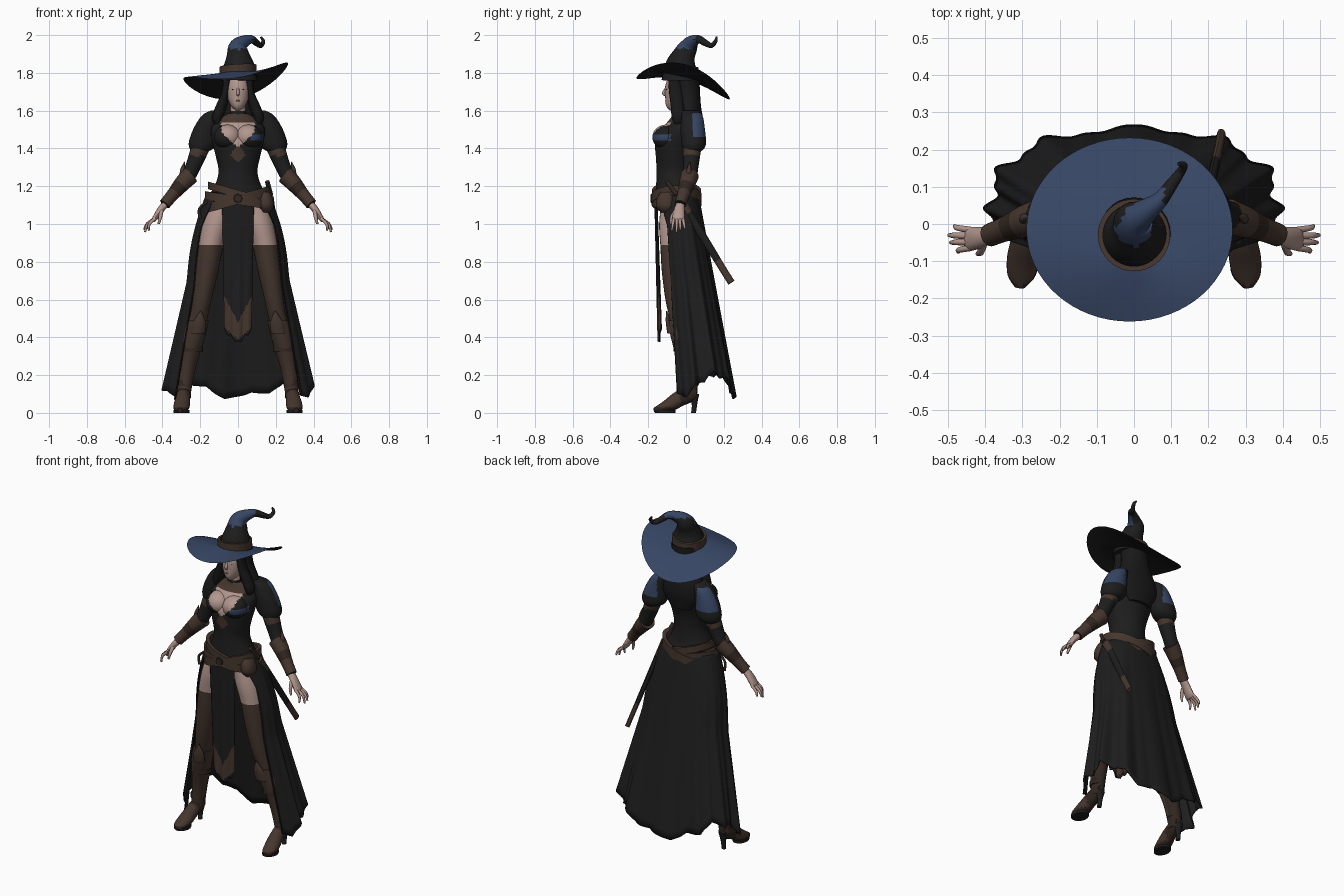
import bpy, bmesh, math
from mathutils import Vector

def material(name, r, g, b):
    m = bpy.data.materials.new(name)
    m.diffuse_color = (r, g, b, 1)
    return m

BLACK = material("black cloth", .0125, .0125, .0125)
HAIR = material("black hair", .010, .0095, .0095)
BLUE = material("blue cloth", .037, .060, .125)
BROWN = material("brown leather", .060, .037, .027)
DARK = material("dark leather", .030, .019, .014)
SKIN = material("skin", .45, .31, .27)
LIPS = material("lips", .26, .13, .11)

def finish(name, bm, mats, angle=50):
    bmesh.ops.remove_doubles(bm, verts=bm.verts, dist=1e-5)
    bmesh.ops.recalc_face_normals(bm, faces=bm.faces)
    me = bpy.data.meshes.new(name)
    bm.to_mesh(me)
    bm.free()
    ob = bpy.data.objects.new(name, me)
    bpy.context.collection.objects.link(ob)
    for m in mats:
        me.materials.append(m)
    bpy.context.view_layer.objects.active = ob
    ob.select_set(True)
    bpy.ops.object.shade_smooth_by_angle(angle=math.radians(angle))
    ob.select_set(False)
    return ob

def grid(name, nu, nv, f, mats, rule=None, caps=False, closed=True):
    """Surface from f(u, v); rule(centre, v) picks the material of a face."""
    bm = bmesh.new()
    cols = nu if closed else nu + 1
    rows = [[bm.verts.new(f(i / nu, j / nv)) for i in range(cols)] for j in range(nv + 1)]
    for j in range(nv):
        for i in range(nu):
            k = (i + 1) % cols
            fc = bm.faces.new((rows[j][i], rows[j][k], rows[j + 1][k], rows[j + 1][i]))
            if rule:
                fc.material_index = rule(fc.calc_center_median(), (j + .5) / nv)
    if caps:
        for r in (rows[0], rows[-1]):
            fc = bm.faces.new(r)
            if rule:
                fc.material_index = rule(fc.calc_center_median(), 0 if r is rows[0] else 1)
    return finish(name, bm, mats)

def spline(p, t):
    t *= len(p) - 1
    i = min(int(t), len(p) - 2)
    t -= i
    a, b, c, d = (p[max(0, min(len(p) - 1, i + k))] for k in (-1, 0, 1, 2))
    return [.5 * (2*q + (r-o)*t + (2*o-5*q+4*r-s)*t*t + (3*q-o-3*r+s)*t**3) for o, q, r, s in zip(a, b, c, d)]

def sweep(name, pts, mats, rule=None, n=24, sub=4, u0=(1, 0, 0), level=False, side=1):
    """Tube through (x, y, z, radius a, radius b); level keeps the rings horizontal."""
    pts = [(p[0] * side, *p[1:], p[3])[:5] for p in pts]
    nv = (len(pts) - 1) * sub
    S = [spline(pts, j / nv) for j in range(nv + 1)]
    P = [Vector(s[:3]) for s in S]
    U, frames = Vector(u0), []
    for j in range(nv + 1):
        t = Vector((0, 0, 1)) if level else (P[min(j + 1, nv)] - P[max(j - 1, 0)]).normalized()
        U = (U - t * U.dot(t)).normalized()
        frames.append((U.copy(), t.cross(U)))
    def f(u, v):
        j = round(v * nv)
        a = u * math.tau
        co = P[j] + frames[j][0] * S[j][3] * math.cos(a) + frames[j][1] * S[j][4] * math.sin(a)
        co.z = max(co.z, 0)
        return co
    return grid(name, n, nv, f, mats, rule, caps=True)

def ball(name, c, r, mats, rule=None, n=24):
    bm = bmesh.new()
    bmesh.ops.create_uvsphere(bm, u_segments=n, v_segments=n * 2 // 3, radius=1)
    for v in bm.verts:
        v.co = Vector(c) + Vector(v.co[i] * r[i] for i in range(3))
    if rule:
        for fc in bm.faces:
            fc.material_index = rule(fc.calc_center_median(), 0)
    return finish(name, bm, mats)

def belt(name, z, rx, ry, h, slope, mat, cy=-.05, lean=0):
    # flat strap around the body, tilted sideways and front to back
    def f(u, v):
        a, k = u * math.tau, round(v * 4) % 4
        r = 1 if k in (1, 2) else .86
        x, y = rx * r * math.cos(a), ry * r * math.sin(a)
        return x, cy + y, z + slope * x + lean * y + (h / 2 if k > 1 else -h / 2)
    return grid(name, 40, 4, f, [mat])

# hat: wavy brim, bent crown with curled tip, band
def brim(u, v):
    a, r = u * math.tau, 1 - abs(2 * v - 1)
    c, s = math.cos(a), math.sin(a)
    x = .085 * c * (1 - r) + (-.012 + .277 * c) * r
    y = (-.03 + .085 * s) * (1 - r) + (-.015 + .247 * s) * r
    z0 = 1.79 - .02 * s
    z1 = 1.763 + .04 * c - .055 * s + .045 * math.cos(2 * a)
    return x, y, z0 + (z1 - z0) * r ** 1.2 - (.01 * (1 - r * .6) if v > .5 else 0)
grid("hat_brim", 64, 20, brim, [BLUE, BLACK], lambda c, v: int(v > .5))
sweep("hat_crown", [(.005, -.03, 1.76, .1), (.005, -.027, 1.84, .082), (0, -.01, 1.895, .06), (0, .012, 1.935, .05),
      (.025, .03, 1.962, .036), (.07, .065, 1.978, .022), (.1, .105, 1.957, .017), (.122, .135, 1.945, .013),
      (.134, .157, 1.968, .01), (.12, .162, 1.99, .005)], [BLACK, BLUE],
      lambda c, v: int(c.z > 1.925 and c.x < .08 and (c.y < .02 + .6 * c.x or c.z > 1.972)))
belt("hat_band", 1.815, .097, .097, .045, .06, BROWN, cy=-.03, lean=-.1)

# head
sweep("head", [(0, -.06, 1.6, .012, .025), (0, -.055, 1.625, .036, .05), (0, -.05, 1.67, .056, .06),
               (0, -.045, 1.73, .06, .065), (0, -.04, 1.79, .045, .05)], [SKIN], level=True)
sweep("nose", [(0, -.105, 1.72, .006), (0, -.118, 1.692, .009), (0, -.106, 1.682, .006)], [SKIN], n=8)
ball("mouth", (0, -.105, 1.652), (.014, .006, .005), [LIPS], n=12)
sweep("neck", [(0, -.03, 1.53, .05, .045), (0, -.03, 1.58, .042, .042), (0, -.03, 1.65, .04)], [SKIN, BLACK],
      lambda c, v: int(1.565 < c.z < 1.605), level=True)
sweep("hair", [(0, 0, 1.8, .085, .07), (0, .008, 1.7, .085, .066), (0, .018, 1.62, .115, .062), (0, .03, 1.56, .135, .06),
      (0, .04, 1.5, .125, .05), (0, .045, 1.42, .07, .03)], [HAIR], level=True)

# torso with open neckline, collar and bodice inlay
def bodice(c, v):
    x = abs(c.x)
    if c.y < -.05 and 1.41 < c.z < 1.538 and x < min(.088, 1.1 * (c.z - 1.405)):
        return 1
    if (c.y < -.04 and c.z > 1.535) or (c.y < -.05 and x < .04 * (1 - abs(c.z - 1.37) / .05)):
        return 2
    return 3 if c.y < -.08 and c.x > .065 and 1.44 < c.z < 1.475 else 0
TORSO = [BLACK, SKIN, BROWN, BLUE]
sweep("torso", [(0, -.045, 1.06, .15, .09), (0, -.05, 1.14, .155, .11), (0, -.058, 1.21, .12, .1), (0, -.06, 1.28, .103, .095),
      (0, -.06, 1.36, .118, .1), (0, -.05, 1.44, .137, .112), (0, -.03, 1.51, .14, .092), (0, -.02, 1.56, .095, .062),
      (0, -.025, 1.585, .05, .045)], TORSO, bodice, n=72, sub=8, level=True)

# skirt, open at the front, pleated with a ragged hem
def skirt(u, t):
    lo = -32 - 22 * max(0, 1 - 6 * t)
    a = math.radians(lo + (180 - 2 * lo) * u)
    b = a - math.pi / 2
    hem = .145 - .06 * math.cos(3 * b) + .035 * abs((u * 17) % 2 - 1) - .015
    p = 1 + t * (.04 * math.cos(11 * b) + .02 * math.cos(23 * b)) - .02 * t
    rx = .165 + .23 * t + .022 * math.sin(math.pi * min(1, t / .45))
    c = math.copysign(abs(math.cos(a)) ** .8, math.cos(a))
    return (rx * p * c, -.05 + .11 * t + (.115 + .085 * t) * p * math.sin(a), 1.17 + (hem - 1.17) * t)
ob = grid("skirt", 170, 24, skirt, [BLACK], closed=False)
ob.modifiers.new("thickness", "SOLIDIFY").thickness = .006

# front panel with chevron inlay
def panel(u, t):
    x = (u - .5) * 2 * (.085 - .012 * t)
    low = .36 + .9 * abs(x) + .02 * abs((u * 8) % 2 - 1)
    return x, -.168 + .022 * t + 1.5 * x * x + .005 * t * math.cos(u * 18), 1.14 + (low - 1.14) * t
ob = grid("front_panel", 32, 60, panel, [BLACK, BROWN], closed=False,
          rule=lambda c, v: int(.39 + abs(c.x) * .9 < c.z < .48 + abs(c.x) * 1.9))
ob.modifiers.new("thickness", "SOLIDIFY").thickness = .006

# belts, pouch and scabbard
belt("upper_belt", 1.16, .16, .13, .04, -.28, BROWN)
belt("lower_belt", 1.13, .174, .133, .05, .28, BROWN)
belt("hip_belt", 1.125, .176, .13, .045, -.15, BROWN)
sweep("pouch", [(.14, -.1, 1.17, .03, .035), (.145, -.105, 1.13, .04, .05), (.148, -.105, 1.09, .04, .05),
      (.148, -.1, 1.06, .02, .03)], [BROWN], n=12, level=True)
sweep("buckle", [(0, -.165, 1.135, .028), (0, -.188, 1.135, .022)], [DARK], n=8)
sweep("scabbard", [(.175, -.04, 1.14, .024, .015), (.2, .08, .95, .021, .013), (.225, .19, .77, .019, .012),
      (.235, .24, .69, .019, .012)], [BLACK, BROWN], lambda c, v: int(v > .55 or v < .15), n=10, u0=(0, 1, 0))
sweep("hilt", [(.172, -.05, 1.155, .014), (.155, -.1, 1.225, .012)], [DARK], n=10)
sweep("hanging_cord", [(-.16, -.1, 1.12, .008), (-.205, -.09, 1.08, .007), (-.2, -.09, 1.03, .009)], [DARK], n=8)

for s, side in ((1, "right"), (-1, "left")):
    def part(name, *args, **kw):
        return sweep(side + "_" + name, *args, side=s, **kw)
    # bust, hair lock, eye
    ball(side + "_bust", (s * .056, -.105, 1.46), (.072, .073, .066), TORSO, bodice, n=48)
    part("hair_lock", [(.058, -.065, 1.79, .02, .03), (.066, -.055, 1.7, .02, .035), (.09, -.045, 1.62, .03, .035),
         (.11, -.04, 1.56, .027, .035), (.105, -.045, 1.51, .008)], [HAIR], n=12, level=True)
    ball(side + "_eye", (s * .024, -.1, 1.712), (.01, .006, .004), [HAIR], n=10)
    # puff sleeve, arm, bracer
    part("puff_sleeve", [(.115, .02, 1.6, .03, .04), (.14, .032, 1.575, .05, .055), (.167, .035, 1.51, .066, .064),
         (.182, .04, 1.44, .077, .066), (.19, .04, 1.405, .068, .06), (.2, .035, 1.385, .045, .045)], [BLACK, BLUE],
         lambda c, v: int(c.y > .035 and 1.46 < c.z < 1.585 and abs(c.x) > .135), n=40, sub=6, level=True)
    part("arm", [(.19, .035, 1.43, .05), (.212, .03, 1.37, .046), (.24, .025, 1.3, .04), (.275, .015, 1.24, .038),
         (.39, -.03, 1.1, .024)], [BLACK, BROWN], lambda c, v: int(c.z > 1.36), u0=(0, 1, 0))
    part("bracer", [(.252, .02, 1.258, .048), (.29, .008, 1.22, .044), (.35, -.015, 1.15, .033), (.388, -.03, 1.105, .031)],
         [BROWN, DARK], lambda c, v: int(.45 < v < .6), u0=(0, 1, 0))
    part("bracer_point", [(.285, .01, 1.235, .02), (.294, .015, 1.28, .014), (.282, .02, 1.33, .002)], [BROWN], n=8)
    # hand
    part("palm", [(.38, -.028, 1.11, .022, .02), (.41, -.036, 1.075, .028, .018), (.44, -.04, 1.03, .032, .014),
         (.45, -.04, 1.015, .025, .009)], [SKIN], n=12, u0=(0, 1, 0))
    for i, (y, x, z) in enumerate(((-.075, .472, .965), (-.05, .492, .957), (-.03, .497, .968), (-.005, .482, .975))):
        y0 = -.064 + .016 * i
        part("finger_%d" % i, [(.438, y0, 1.03, .009), ((.45 + x) / 2 + .008, (y0 + y) / 2, 1.0, .008), (x, y, z, .005)],
             [SKIN], n=8)
    part("thumb", [(.405, -.055, 1.07, .011), (.412, -.075, 1.035, .01), (.42, -.08, 1.0, .006)], [SKIN], n=8)
    # leg: bare thigh and stocking
    part("leg", [(.085, -.05, 1.12, .07, .08), (.115, -.06, 1.0, .073, .082), (.142, -.062, .89, .066, .074),
         (.165, -.062, .75, .06, .066), (.19, -.055, .6, .05, .054), (.21, -.035, .5, .048, .052),
         (.235, -.015, .4, .052, .056), (.265, .01, .25, .038, .043), (.285, .02, .1, .03, .036)], [SKIN, BROWN],
         lambda c, v: int(c.z < .885), sub=8, level=True)
    # boot shaft, knee point, straps, foot, heel
    part("boot_shaft", [(.212, -.035, .49, .058, .062), (.236, -.016, .39, .058, .062), (.265, .008, .25, .044, .05),
         (.284, .018, .12, .037, .042), (.286, .015, .08, .036, .042)], [BROWN, DARK],
         lambda c, v: int(c.y > .01), level=True)
    part("boot_point", [(.215, -.075, .42, .04, .025), (.205, -.09, .48, .034, .018), (.197, -.103, .54, .003)],
         [BROWN], n=10, level=True)
    for k, (x, y, z, r) in enumerate(((.246, -.005, .34, .06), (.283, .016, .16, .043))):
        part("boot_strap_%d" % k, [(x, y, z + .014, r), (x, y, z - .014, r)], [DARK], sub=1, level=True)
    part("boot_foot", [(.286, .055, .1, .026, .03), (.287, .025, .1, .036, .042), (.291, -.035, .075, .038, .042),
         (.298, -.09, .04, .043, .036), (.304, -.14, .022, .036, .022), (.307, -.17, .014, .014, .012)],
         [BROWN, DARK], lambda c, v: int(c.y > -.03 or c.z < .03))
    part("boot_heel", [(.286, .04, .1, .03), (.287, .045, .05, .015), (.288, .04, 0, .013)], [BLACK], n=12, level=True)
    part("boot_sole", [(.3, -.11, 0, .042, .055), (.3, -.11, .014, .042, .055)], [BLACK], sub=1, level=True)
